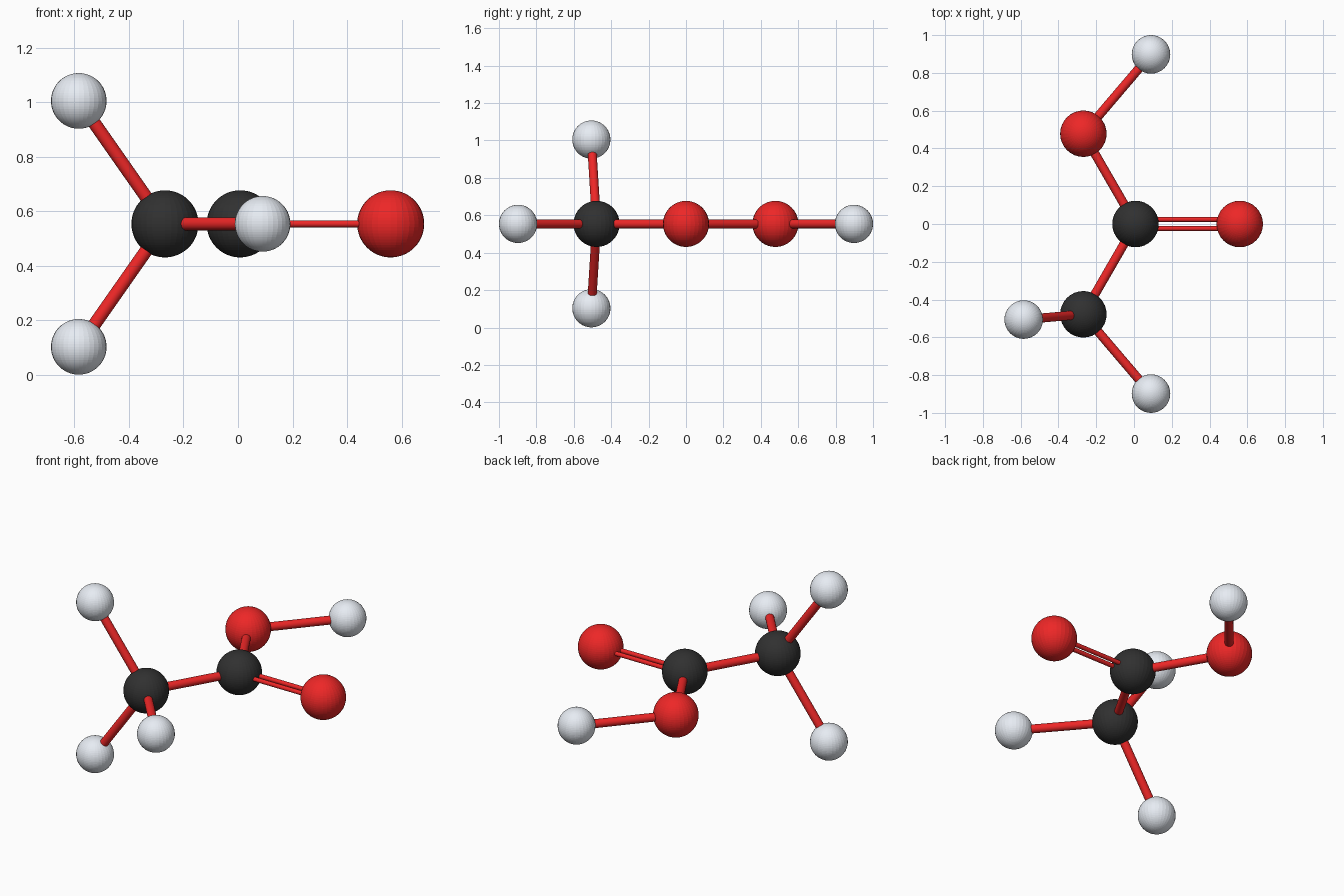
import bpy
from mathutils import Vector

if "Cube" in bpy.data.objects:
    bpy.data.objects.remove(bpy.data.objects["Cube"])

MID = 0.554  # height of the molecule's plane


def material(name, rgb):
    m = bpy.data.materials.new(name)
    m.diffuse_color = (*rgb, 1)
    m.use_nodes = True
    m.node_tree.nodes["Principled BSDF"].inputs["Base Color"].default_value = m.diffuse_color
    return m


BLACK = material("carbon_black", (0.03, 0.03, 0.03))
RED = material("oxygen_red", (0.85, 0.02, 0.02))
WHITE = material("hydrogen_white", (0.8, 0.84, 0.9))


def atom(name, pos, radius, mat):
    bpy.ops.mesh.primitive_uv_sphere_add(segments=32, ring_count=32, radius=radius, location=pos)
    ob = bpy.context.object
    ob.name = name
    ob.data.materials.append(mat)
    return Vector(pos)


def bond(name, a, b, radius=0.024, offset=(0, 0, 0)):
    d = b - a
    bpy.ops.mesh.primitive_cylinder_add(vertices=32, radius=radius, depth=d.length,
                                        location=(a + b) / 2 + Vector(offset))
    ob = bpy.context.object
    ob.name = name
    ob.rotation_euler = d.to_track_quat('Z', 'Y').to_euler()
    ob.data.materials.append(RED)
    bpy.ops.object.shade_smooth_by_angle()


# Heavy atoms
BIG, SMALL = 0.123, 0.102
centre = atom("centre_carbon", (0.008, 0, MID), BIG, BLACK)
methyl = atom("methyl_carbon", (-0.268, -0.478, MID), BIG, BLACK)
double_o = atom("double_bond_oxygen", (0.56, 0, MID), BIG, RED)
single_o = atom("single_bond_oxygen", (-0.268, 0.478, MID), BIG, RED)

# Hydrogen atoms
acid_h = atom("acid_hydrogen", (0.09, 0.898, MID), SMALL, WHITE)
methyl_hs = [atom("methyl_hydrogen_front", (0.09, -0.898, MID), SMALL, WHITE)]
for side, s in (("upper", 1), ("lower", -1)):
    methyl_hs.append(atom("methyl_hydrogen_" + side, (-0.584, -0.506, MID + s * 0.451), SMALL, WHITE))

# Single bonds
bond("carbon_carbon_bond", centre, methyl)
bond("carbon_oxygen_bond", centre, single_o)
bond("oxygen_hydrogen_bond", single_o, acid_h)
for i, h in enumerate(methyl_hs, 1):
    bond(f"methyl_hydrogen_bond_{i}", methyl, h)

# Double bond: two thin parallel rods
for side, s in (("left", 1), ("right", -1)):
    bond("double_bond_rod_" + side, centre, double_o, 0.0125, (0, s * 0.024, 0))
